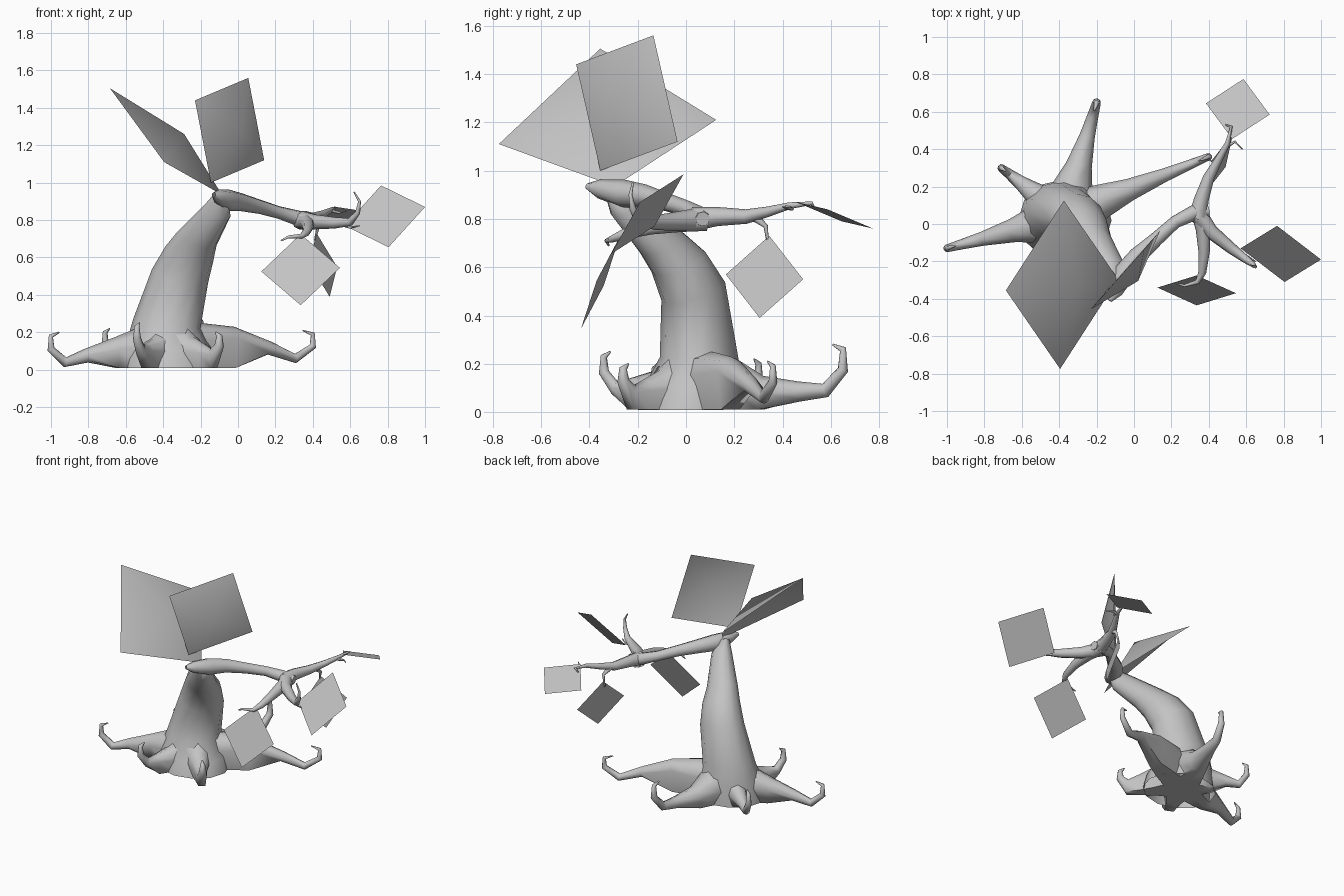
import bpy
import bmesh
from math import sin, cos, pi
from mathutils import Vector

cube = bpy.data.objects.get("Cube")
if cube:
    bpy.data.objects.remove(cube, do_unlink=True)

grey = bpy.data.materials.new("plain grey")
grey.use_nodes = True
colour = (0.55, 0.55, 0.55, 1)
grey.diffuse_color = colour
grey.node_tree.nodes["Principled BSDF"].inputs["Base Color"].default_value = colour


def finish(name, bm):
    """Turn a bmesh into a smooth-shaded grey object."""
    mesh = bpy.data.meshes.new(name)
    bm.to_mesh(mesh)
    bm.free()
    mesh.materials.append(grey)
    obj = bpy.data.objects.new(name, mesh)
    bpy.context.collection.objects.link(obj)
    bpy.ops.object.select_all(action='DESELECT')
    obj.select_set(True)
    bpy.context.view_layer.objects.active = obj
    bpy.ops.object.shade_smooth_by_angle(angle=1.2)


def skin(name, rings):
    """Bridge equal rings of points, open at the start and capped at the end."""
    bm = bmesh.new()
    loops = [[bm.verts.new(point) for point in ring] for ring in rings]
    for lower, upper in zip(loops, loops[1:]):
        for i in range(len(lower)):
            bm.faces.new((lower[i - 1], lower[i], upper[i], upper[i - 1]))
    bm.faces.new(loops[-1])
    bmesh.ops.recalc_face_normals(bm, faces=bm.faces)
    finish(name, bm)


def circle(sides):
    return [(cos(2 * pi * k / sides), sin(2 * pi * k / sides)) for k in range(sides)]


def tube(name, path, radii, sides=8, grounded=0):
    """Sweep a circle along a path; the first grounded rings stand on the floor."""
    path = [Vector(point) for point in path]
    last = len(path) - 1
    rings = []
    side = None
    for i, point in enumerate(path):
        back = (point - path[max(i - 1, 0)]).normalized()
        ahead = (path[min(i + 1, last)] - point).normalized()
        along = (back + ahead).normalized()
        if side is None:
            side = along.cross(Vector((0, 0, 1)))
        side = (side - along * side.dot(along)).normalized()
        up = along.cross(side)
        ring = [point + (side * c + up * s) * radii[i] for c, s in circle(sides)]
        for corner in ring:
            below = corner.z < point.z - radii[i] / 2
            if corner.z < 0.01 or (below and i < grounded):
                corner.z = 0.01
        rings.append(ring)
    skin(name, rings)


def branch(name, path, thick, thin, sides=8):
    """Tube that tapers by rule from its thick start to its thin end."""
    last = len(path) - 1
    radii = [thin + (thick - thin) * (1 - i / last) ** 1.4 for i in range(last + 1)]
    tube(name, path, radii, sides)


def root(name, tip, lift, dip, hook, girth, grounded=3):
    """Root that swells over a hump, dips to the ground and curls up at the tip."""
    start = Vector((-0.37, 0.04))
    crown = 0.14
    reach = [0, 0.25, 0.45, 0.7, 0.88, 1, 1, 0.93]
    heights = [crown, (crown + lift) / 2, lift, (lift + dip) / 2, dip,
               (dip + hook) / 2, hook, hook + 0.02]
    widths = [0.14, 0.11, 0.07, 0.042, 0.03, 0.023, 0.015, 0.004]
    path = []
    for fraction, height in zip(reach, heights):
        spot = start.lerp(Vector(tip), fraction)
        path.append((spot.x, spot.y, height))
    tube(name, path, [width * girth for width in widths], grounded=grounded)


def leaf(name, centre, long_half, cross_half, bulge=0, fold=0):
    """Four-cornered sheet, folded up at its long ends, with a bulging centre."""
    centre, a, b = Vector(centre), Vector(long_half), Vector(cross_half)
    rise = Vector((0, 0, fold))
    bm = bmesh.new()
    middle = bm.verts.new(centre + a.cross(b).normalized() * bulge)
    rim = [bm.verts.new(centre + offset) for offset in (rise + a, b, rise - a, -b)]
    for i in range(len(rim)):
        bm.faces.new((rim[i - 1], rim[i], middle))
    finish(name, bm)


# Leaning trunk: centre and radius of each ring, tilted more as it rises
rings = []
for x, y, z, radius in [(-.37, .02, .01, .25), (-.37, .03, .12, .23), (-.38, .05, .25, .18),
                        (-.31, .03, .5, .15), (-.26, -.03, .62, .128), (-.22, -.1, .7, .105),
                        (-.11, -.25, .85, .07), (-.09, -.3, .92, .04)]:
    tilt = radius * z / 2
    rings.append([(x + radius * c, y + radius * s * 0.88, z + tilt * (s - c))
                  for c, s in circle(12)])
skin("trunk", rings)

# Roots spreading around the foot of the trunk
root("right_root", (-1, -.13), lift=.11, dip=.04, hook=.18, girth=.9)
root("back_right_root", (-.71, .3), lift=.1, dip=.06, hook=.2, girth=.9)
root("back_root", (-.2, .65), lift=.08, dip=.09, hook=.26, girth=1)
root("left_root", (.4, .36), lift=.17, dip=.06, hook=.19, girth=.85)
root("front_right_root", (-.54, -.34), lift=.1, dip=.1, hook=.23, girth=1, grounded=4)
root("front_left_root", (-.1, -.26), lift=.1, dip=.08, hook=.18, girth=1.1, grounded=5)

# Main branch, swelling at the elbow, and the three forks at its end
tube("main_branch", [(-.13, -.41, .935), (-.1, -.36, .925), (-.05, -.26, .905), (.02, -.17, .895),
                     (.12, -.08, .87), (.22, .01, .84), (.32, .06, .81), (.4, .07, .8)],
     [.012, .04, .058, .048, .038, .034, .042, .03])
branch("back_fork", [(.34, .03, .8), (.36, .13, .81), (.4, .25, .81), (.45, .34, .83),
                     (.5, .43, .855), (.52, .52, .865), (.49, .53, .85)], .05, .004)
branch("left_fork", [(.33, .07, .8), (.41, -.04, .79), (.52, -.13, .785), (.6, -.19, .79),
                     (.64, -.22, .84), (.65, -.23, .9), (.62, -.22, .95)], .05, .004)
branch("front_fork", [(.35, .08, .8), (.37, -.03, .785), (.375, -.15, .765), (.365, -.26, .735),
                      (.34, -.31, .715), (.27, -.33, .71), (.23, -.32, .69)], .05, .004)

# Small twigs
branch("back_twig", [(.41, .28, .81), (.43, .33, .77), (.41, .34, .69)], .02, .004, sides=6)
branch("tip_twig", [(.49, .41, .85), (.54, .44, .84), (.58, .4, .85)], .012, .003, sides=6)
branch("left_twig", [(.55, -.15, .78), (.6, -.17, .76), (.65, -.2, .77)], .013, .003, sides=6)

# Leaf sheets
leaf("large_right_leaf", (-.385, -.325, 1.16), (-.3, -.03, .285), (.01, .45, .05),
     bulge=-.14, fold=.06)
leaf("large_top_leaf", (-.045, -.245, 1.28), (.1, .11, .28), (.185, .21, -.16), bulge=-.09)
leaf("back_leaf", (.555, .615, .815), (.03, .16, -.055), (.17, -.03, .025))
leaf("left_leaf", (.785, -.16, .82), (-.02, .15, .165), (.215, -.03, .05))
leaf("front_leaf", (.335, -.355, .535), (0, .08, .19), (.21, -.015, .01))
leaf("hanging_leaf", (.455, .325, .56), (-.035, .02, .17), (.075, .16, -.01))
